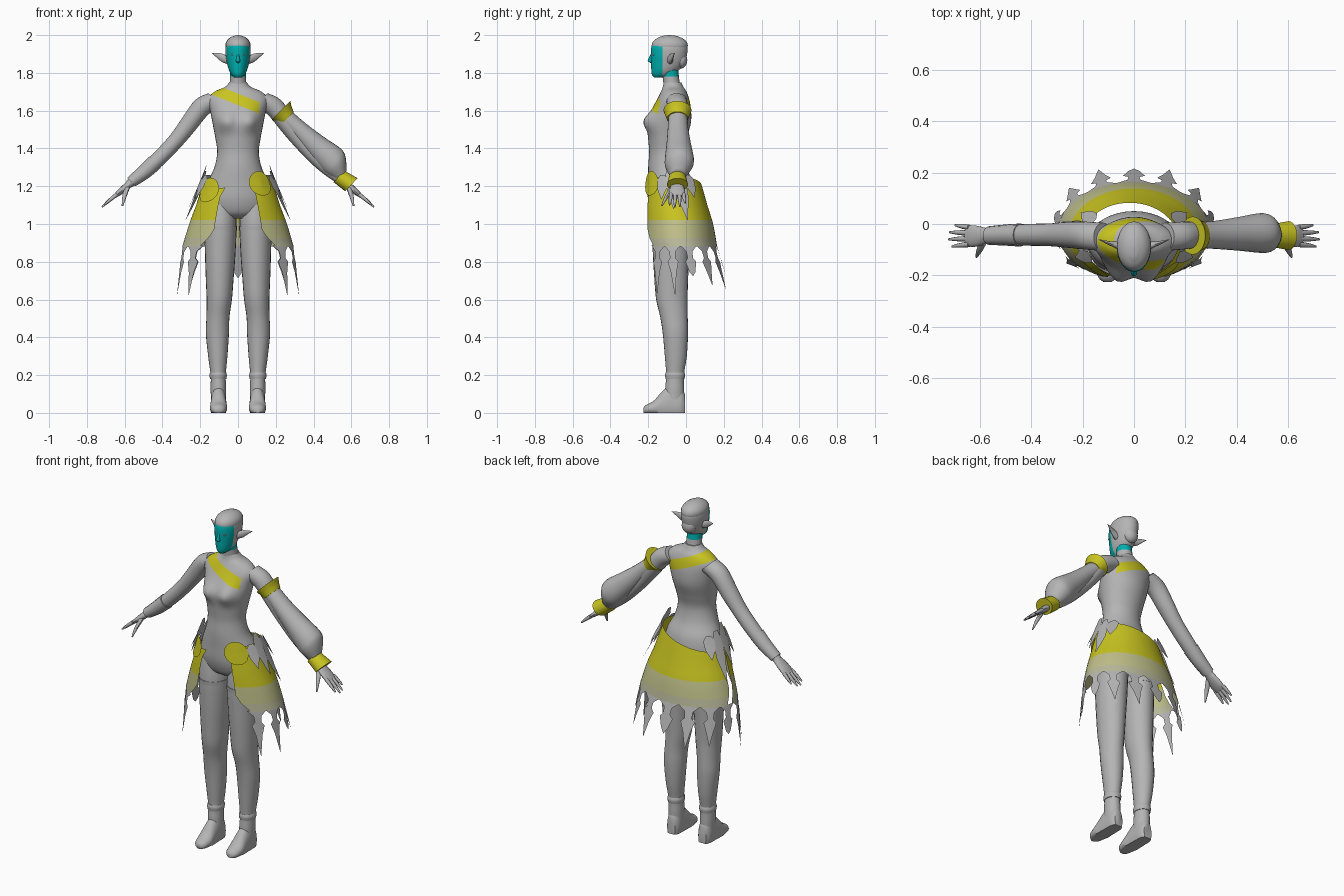
import bpy, bmesh, math
from mathutils import Vector

cube = bpy.data.objects.get("Cube")
if cube:
    bpy.data.objects.remove(cube, do_unlink=True)

X, Y, Z = Vector((1, 0, 0)), Vector((0, 1, 0)), Vector((0, 0, 1))


def material(name, r, g, b):
    m = bpy.data.materials.new(name)
    m.use_nodes = True
    m.diffuse_color = (r, g, b, 1)
    node = next(n for n in m.node_tree.nodes if n.type == 'BSDF_PRINCIPLED')
    node.inputs["Base Color"].default_value = (r, g, b, 1)
    return m


GREY = material("plain grey", .46, .46, .46)
YELLOW = material("yellow cloth", .58, .55, .015)
PALE = material("pale yellow cloth", .52, .52, .25)
FADED = material("faded yellow cloth", .49, .49, .33)
TEAL = material("teal skin", 0, .43, .43)
LIGHT = material("eye white", .6, .5, .48)
DARK = material("dark lips", .02, .15, .16)


def finish(name, bm, mats, angle=50):
    me = bpy.data.meshes.new(name)
    bm.to_mesh(me)
    bm.free()
    for m in mats:
        me.materials.append(m)
    me.shade_smooth()
    me.set_sharp_from_angle(angle=math.radians(angle))
    ob = bpy.data.objects.new(name, me)
    bpy.context.collection.objects.link(ob)
    return ob


def densify(rows, k):
    # Catmull-Rom interpolation of the section list
    out = []
    for i in range(len(rows) - 1):
        quad = [rows[max(i - 1, 0)], rows[i], rows[i + 1], rows[min(i + 2, len(rows) - 1)]]
        for j in range(k):
            t = j / k
            out.append([b + .5 * t * (c - a + t * (2 * a - 5 * b + 4 * c - d + t * (3 * (b - c) + d - a)))
                        for a, b, c, d in zip(*quad)])
    return out + [rows[-1]]


def loft(name, rows, mat, u=X, v=Y, side=1, k=4, n=24, shape=None, cuts=(), rule=None, mats=()):
    # Sections are (x, y, z, radius along u, radius along v)
    bm = bmesh.new()
    rings = []
    for x, y, z, ru, rv in densify(rows, k):
        ring = []
        for i in range(n):
            a = 2 * math.pi * i / n
            p = Vector((x, y, z)) + u * ru * math.cos(a) + v * rv * math.sin(a)
            p.x *= side
            ring.append(bm.verts.new(p))
        rings.append(ring)
    for r, s in zip(rings, rings[1:]):
        for i in range(n):
            j = (i + 1) % n
            bm.faces.new((r[i], r[j], s[j], s[i]))
    bm.faces.new(rings[0])
    bm.faces.new(rings[-1])
    if shape:
        for p in bm.verts:
            shape(p.co)
    bmesh.ops.recalc_face_normals(bm, faces=bm.faces)
    for co, no in cuts:
        bmesh.ops.bisect_plane(bm, geom=bm.verts[:] + bm.edges[:] + bm.faces[:],
                               plane_co=co, plane_no=no, dist=1e-5)
    if rule:
        for f in bm.faces:
            f.material_index = rule(f.calc_center_median())
    return finish(name, bm, [mat, *mats])


# Torso with a diagonal sash cut into the surface
def bust(p):
    if p.y < -.1:
        p.y -= .035 * math.exp(-((abs(p.x) - .065) / .045) ** 2 - ((p.z - 1.545) / .05) ** 2)


def in_sash(c):
    return int(abs(c.z + .4 * c.x - 1.66) < .03 and -.165 < c.x < .115)


slant = Vector((.4, 0, 1))
loft("torso", [
    (0, -.07, 1.03, .08, .06), (0, -.07, 1.06, .15, .1), (0, -.072, 1.13, .178, .122),
    (0, -.08, 1.22, .16, .118), (0, -.1, 1.30, .125, .1), (0, -.105, 1.38, .11, .09),
    (0, -.1, 1.45, .119, .1), (0, -.09, 1.53, .134, .115), (0, -.078, 1.60, .148, .105),
    (0, -.068, 1.66, .16, .085), (0, -.065, 1.70, .125, .068), (0, -.068, 1.725, .07, .055),
    (0, -.072, 1.75, .046, .046)], GREY, n=36, k=5, shape=bust,
    cuts=[(Z * 1.63, slant), (Z * 1.69, slant), (X * .115, X)], rule=in_sash, mats=[YELLOW])

loft("neck", [(0, -.072, 1.70, .05, .05), (0, -.078, 1.76, .043, .043), (0, -.092, 1.85, .042, .048)],
     GREY, cuts=[(Z * 1.78, Z)], rule=lambda c: int(c.z > 1.78), mats=[TEAL])

# Head with the face area cut in
loft("head", [
    (0, -.14, 1.775, .018, .028), (0, -.127, 1.79, .035, .053), (0, -.108, 1.82, .05, .076),
    (0, -.095, 1.86, .06, .09), (0, -.09, 1.90, .066, .096), (0, -.088, 1.94, .065, .095),
    (0, -.088, 1.975, .049, .074), (0, -.088, 1.994, .026, .042), (0, -.088, 2.0, .004, .006)],
    GREY, n=32, cuts=[(Y * -.125, Y), (Z * 1.945, Z)],
    rule=lambda c: int(c.y < -.125 and c.z < 1.945), mats=[TEAL])


def blob(name, loc, size, mat):
    bm = bmesh.new()
    bmesh.ops.create_uvsphere(bm, u_segments=20, v_segments=12, radius=1)
    bmesh.ops.scale(bm, vec=size, verts=bm.verts)
    bmesh.ops.translate(bm, vec=loc, verts=bm.verts)
    return finish(name, bm, [mat])


blob("hair_bun", (0, -.028, 1.868), (.042, .035, .045), GREY)
blob("hair_cap", (0, -.086, 1.945), (.067, .096, .054), GREY)
blob("lips", (0, -.176, 1.822), (.015, .008, .005), DARK)
loft("nose", [(0, -.178, 1.905, .005, .006), (0, -.187, 1.875, .009, .012),
              (0, -.188, 1.862, .012, .014), (0, -.182, 1.853, .006, .006)], TEAL, n=12)

# Direction across the slanted arms
ACROSS = Vector((.7, 0, .714))
ARM = [(.12, -.05, 1.655, .055, .052), (.19, -.045, 1.62, .054, .052), (.26, -.042, 1.53, .05, .048),
       (.33, -.042, 1.44, .044, .042), (.42, -.042, 1.345, .042, .04), (.5, -.043, 1.272, .036, .034),
       (.575, -.045, 1.212, .026, .022)]

for side, tag in ((1, "left"), (-1, "right")):
    # Face details and pointed ears
    blob(tag + "_eye", (side * .026, -.171, 1.895), (.012, .008, .005), LIGHT)
    loft(tag + "_ear", [(.055, -.085, 1.868, .018, .022), (.085, -.078, 1.88, .01, .022),
                        (.11, -.07, 1.892, .006, .013), (.137, -.06, 1.903, .001, .001)],
         GREY, u=Y, v=Z, side=side, n=12)
    # Arms and hands
    loft(tag + "_arm", ARM, GREY, u=Y, v=ACROSS, side=side)
    loft(tag + "_palm", [(.565, -.045, 1.22, .026, .02), (.6, -.047, 1.19, .038, .018),
                         (.63, -.047, 1.165, .042, .015), (.652, -.047, 1.147, .036, .01)],
         GREY, u=Y, v=ACROSS, side=side, n=16)
    for i in range(4):
        y, reach = -.079 + .022 * i, (.067, .08, .076, .055)[i]
        tip = -.047 + (y + .047) * 1.25
        loft(f"{tag}_finger_{i + 1}", [
            (.64, y, 1.158, .011, .011), (.64 + reach * .55, (y + tip) / 2, 1.158 - reach * .45, .009, .009),
            (.64 + reach, tip, 1.158 - reach * .85, .004, .004)], GREY, u=Y, v=ACROSS, side=side, n=8)
    loft(tag + "_thumb", [(.585, -.07, 1.195, .014, .014), (.6, -.1, 1.15, .012, .012),
                          (.612, -.128, 1.095, .004, .004)], GREY, u=Y, v=X, side=side, n=8)
    # Legs and boots
    loft(tag + "_leg", [
        (.088, -.075, 1.13, .07, .09), (.092, -.08, 1.0, .084, .1), (.094, -.08, .85, .081, .096),
        (.097, -.078, .7, .073, .089), (.099, -.075, .6, .067, .083), (.106, -.064, .51, .061, .073),
        (.109, -.056, .42, .061, .067), (.107, -.054, .3, .051, .058), (.105, -.058, .2, .04, .047),
        (.104, -.06, .13, .041, .05), (.103, -.06, .07, .04, .05)], GREY, side=side)
    loft(tag + "_stocking_top", [(.092, -.08, .965, .086, .101), (.092, -.08, .99, .087, .103)],
         GREY, side=side, k=1)
    loft(tag + "_boot", [
        (.103, -.226, .012, .014, .015), (.103, -.21, .018, .034, .025), (.103, -.17, .025, .045, .04),
        (.103, -.125, .035, .043, .08), (.103, -.08, .04, .041, .11), (.103, -.03, .04, .039, .1),
        (.103, -.006, .035, .026, .065)], GREY, u=X, v=Z, side=side,
        shape=lambda p: setattr(p, "z", max(p.z, 0)))
    # Cuff rings around the boot ankle
    loft(tag + "_boot_cuff", [(.105, -.058, .18, .043, .05), (.105, -.058, .2, .046, .053),
                              (.105, -.058, .215, .042, .049)], GREY, side=side)

# Puffed sleeve with yellow bands, on the left arm only
loft("sleeve", [(.24, -.043, 1.575, .05, .046), (.32, -.042, 1.5, .055, .05), (.41, -.038, 1.415, .066, .064),
                (.49, -.035, 1.343, .077, .078), (.522, -.038, 1.305, .071, .068),
                (.548, -.043, 1.255, .04, .038)], GREY, u=Y, v=ACROSS)
loft("upper_sleeve_band", [(.228, -.045, 1.602, .074, .07), (.243, -.045, 1.58, .064, .058),
                           (.26, -.045, 1.558, .056, .05)], YELLOW, u=Y, v=ACROSS)
loft("sleeve_cuff", [(.535, -.045, 1.252, .044, .042), (.6, -.045, 1.208, .056, .048)],
     YELLOW, u=Y, v=ACROSS)
# Worn bracer on the other forearm
loft("right_bracer", [(.44, -.043, 1.327, .045, .043), (.5, -.043, 1.272, .041, .039),
                      (.565, -.045, 1.222, .036, .031)], GREY, u=Y, v=ACROSS, side=-1, n=12)

# Skirt surface: angle from the front, height, outward offset
SECTIONS = [(.6, .335, .25, 0), (.88, .295, .195, -.03), (1.0, .26, .185, -.04),
            (1.1, .222, .168, -.055), (1.28, .165, .132, -.07), (1.4, .13, .11, -.09)]


def skirt_point(deg, z, off=0):
    for lo, hi in zip(SECTIONS, SECTIONS[1:]):
        if z <= hi[0]:
            break
    t = (z - lo[0]) / (hi[0] - lo[0])
    a, b, c = (p + t * (q - p) for p, q in zip(lo[1:], hi[1:]))
    r = math.radians(deg)
    return Vector(((a + off) * math.sin(r), c - (b + off) * math.cos(r), z))


def sheet(name, rows, mats, rule=lambda c: 0, skip=lambda i: False):
    bm = bmesh.new()
    vs = [[bm.verts.new(p) for p in row] for row in rows]
    for r, s in zip(vs, vs[1:]):
        for i in range(len(r) - 1):
            if not skip(i):
                f = bm.faces.new((r[i], s[i], s[i + 1], r[i + 1]))
                f.material_index = rule(f.calc_center_median())
    return finish(name, bm, mats)


# Overskirt open at the front, with a slit on the right
COLS = 64
rows = []
for level in range(8):
    row = []
    for i in range(COLS + 1):
        start = (20, 27, 28, 28, 28, 28, 34, 44)[level]
        deg = start + (360 - 2 * start) * i / COLS
        top = 1.21 + .045 * math.sin(math.radians(deg))
        z = (top, (top + 1.1) / 2, 1.1, 1.06, 1.02, .97, .925, .88)[level]
        row.append(skirt_point(deg, z))
    rows.append(row)
sheet("overskirt", rows, [YELLOW, PALE, FADED],
      rule=lambda c: 0 if c.z > 1.02 else 1 if c.z > .925 else 2, skip=lambda i: i in (50, 51))

# Ragged hem points
for deg, length in ((52, .26), (77, .26), (103, .16), (129, .21), (155, .23), (180, .17)):
    for d in {deg, 360 - deg}:
        shape = [(0, 13), (.03, 5), (.065, 4), (.085, 8), (.14, 4), (length, .2)]
        sheet(f"hem_point_{d}", [[skirt_point(d + w * s, .885 - drop) for s in (-1, 0, 1)]
                                 for drop, w in shape], [GREY])

# Torn grey cloth over the hips
for side, tag in ((1, "left"), (-1, "right")):
    for i, (deg, top, tip) in enumerate(((68, 1.26, 1.13), (86, 1.31, 1.08), (104, 1.28, 1.02), (122, 1.26, 1.14))):
        sheet(f"{tag}_hip_rag_{i + 1}", [
            [skirt_point(side * (deg + w * s), top + (tip - top) * t, .012 + .022 * t) for s in (-1, 0, 1)]
            for t, w in ((0, 5), (.2, 11), (.55, 9), (.7, 6), (1, .3))], [GREY])
    # Rounded yellow hip plates at the front of the belt
    deg, z = (38, 1.215) if side > 0 else (50, 1.18)
    sheet(tag + "_hip_plate", [
        [skirt_point(side * (deg + 21 * r * math.cos(a)), z + .065 * r * math.sin(a), .012)
         for a in (math.pi * k / 10 for k in range(21))] for r in (.02, .5, 1)], [YELLOW])
